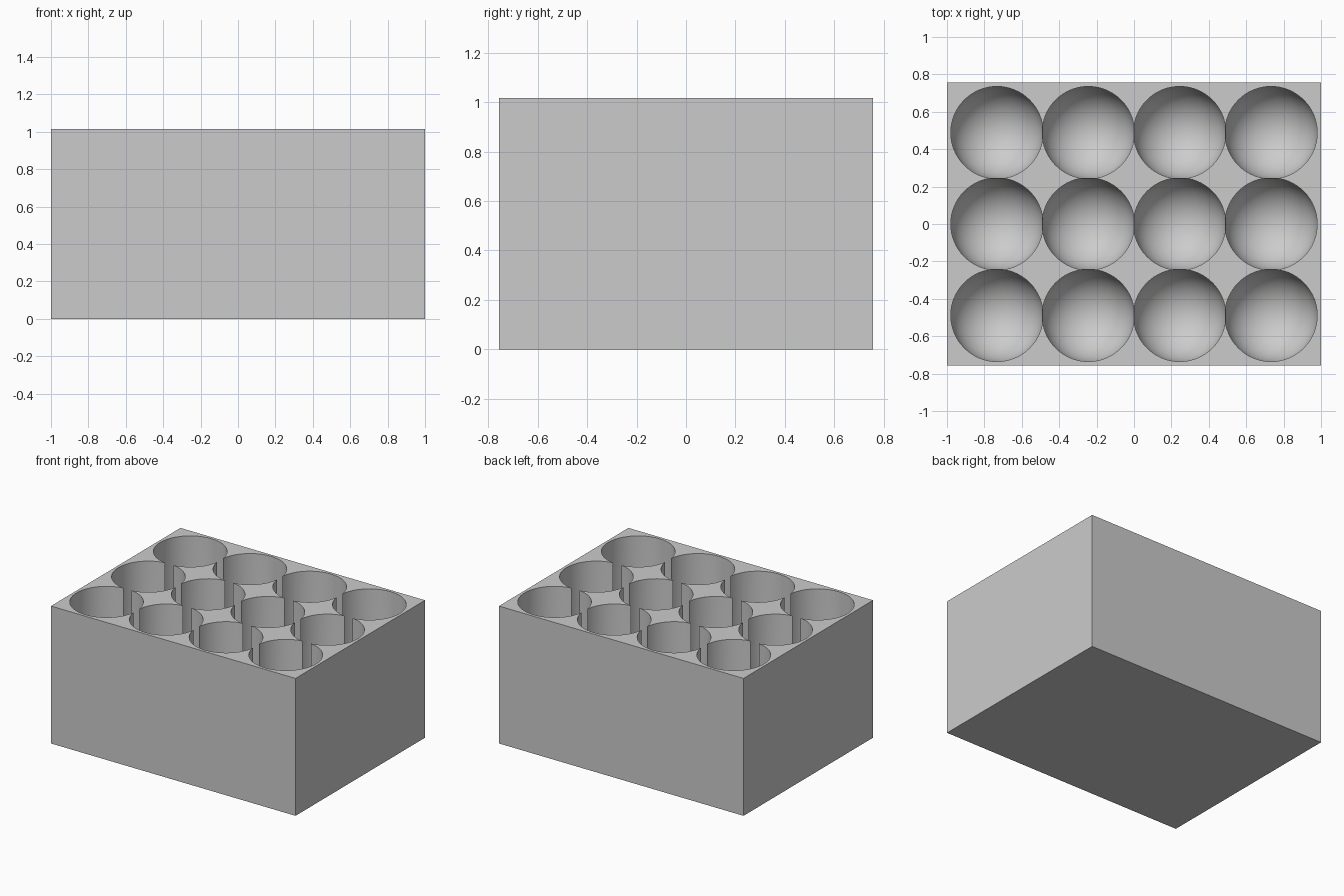
import bpy, bmesh
from mathutils import Matrix, Vector

if "Cube" in bpy.data.objects:
    bpy.data.objects.remove(bpy.data.objects["Cube"], do_unlink=True)

WIDTH, DEPTH, HEIGHT = 2.0, 1.512, 1.016
PITCH, RADIUS, FLOOR = 0.4885, 0.2468, 0.024
COLUMNS, ROWS = 4, 3

grey = bpy.data.materials.new("light_grey")
grey.use_nodes = True
colour = (0.6, 0.6, 0.6, 1)
grey.diffuse_color = colour
grey.node_tree.nodes["Principled BSDF"].inputs["Base Color"].default_value = colour


def add_object(name, bm):
    mesh = bpy.data.meshes.new(name)
    bmesh.ops.recalc_face_normals(bm, faces=bm.faces)
    bm.to_mesh(mesh)
    bm.free()
    mesh.materials.append(grey)
    obj = bpy.data.objects.new(name, mesh)
    bpy.context.collection.objects.link(obj)
    return obj


# Rectangular block
bm = bmesh.new()
bmesh.ops.create_cube(bm, size=1)
bmesh.ops.transform(bm, matrix=Matrix.Diagonal((WIDTH, DEPTH, HEIGHT, 1)), verts=bm.verts)
bmesh.ops.translate(bm, vec=(0, 0, HEIGHT / 2), verts=bm.verts)
block = add_object("holder_block", bm)

# Round-bottomed well cutter: lower hemisphere extruded upward
bm = bmesh.new()
bmesh.ops.create_uvsphere(bm, u_segments=64, v_segments=32, radius=RADIUS)
upper = [v for v in bm.verts if v.co.z > 0.001]
bmesh.ops.delete(bm, geom=upper, context='VERTS')
rim = [e for e in bm.edges if e.is_boundary]
wall = bmesh.ops.extrude_edge_only(bm, edges=rim)["geom"]
top_verts = [g for g in wall if isinstance(g, bmesh.types.BMVert)]
bmesh.ops.translate(bm, vec=(0, 0, HEIGHT), verts=top_verts)
bmesh.ops.contextual_create(bm, geom=[e for e in bm.edges if e.is_boundary])
cutter = add_object("well_cutter", bm)
cutter.hide_render = True

# Cut the grid of wells, whose sides slightly overlap
bpy.ops.object.select_all(action='DESELECT')
bpy.context.view_layer.objects.active = block
block.select_set(True)
for row in range(ROWS):
    for column in range(COLUMNS):
        cutter.location = Vector(((column - (COLUMNS - 1) / 2) * PITCH,
                                  (row - (ROWS - 1) / 2) * PITCH,
                                  FLOOR + RADIUS))
        bpy.context.view_layer.update()
        cut = block.modifiers.new("well", 'BOOLEAN')
        cut.operation = 'DIFFERENCE'
        cut.solver = 'EXACT'
        cut.object = cutter
        bpy.ops.object.modifier_apply(modifier=cut.name)
bpy.data.objects.remove(cutter, do_unlink=True)

# Smooth bowls with sharp rims
bpy.ops.object.shade_smooth_by_angle(angle=0.5)
